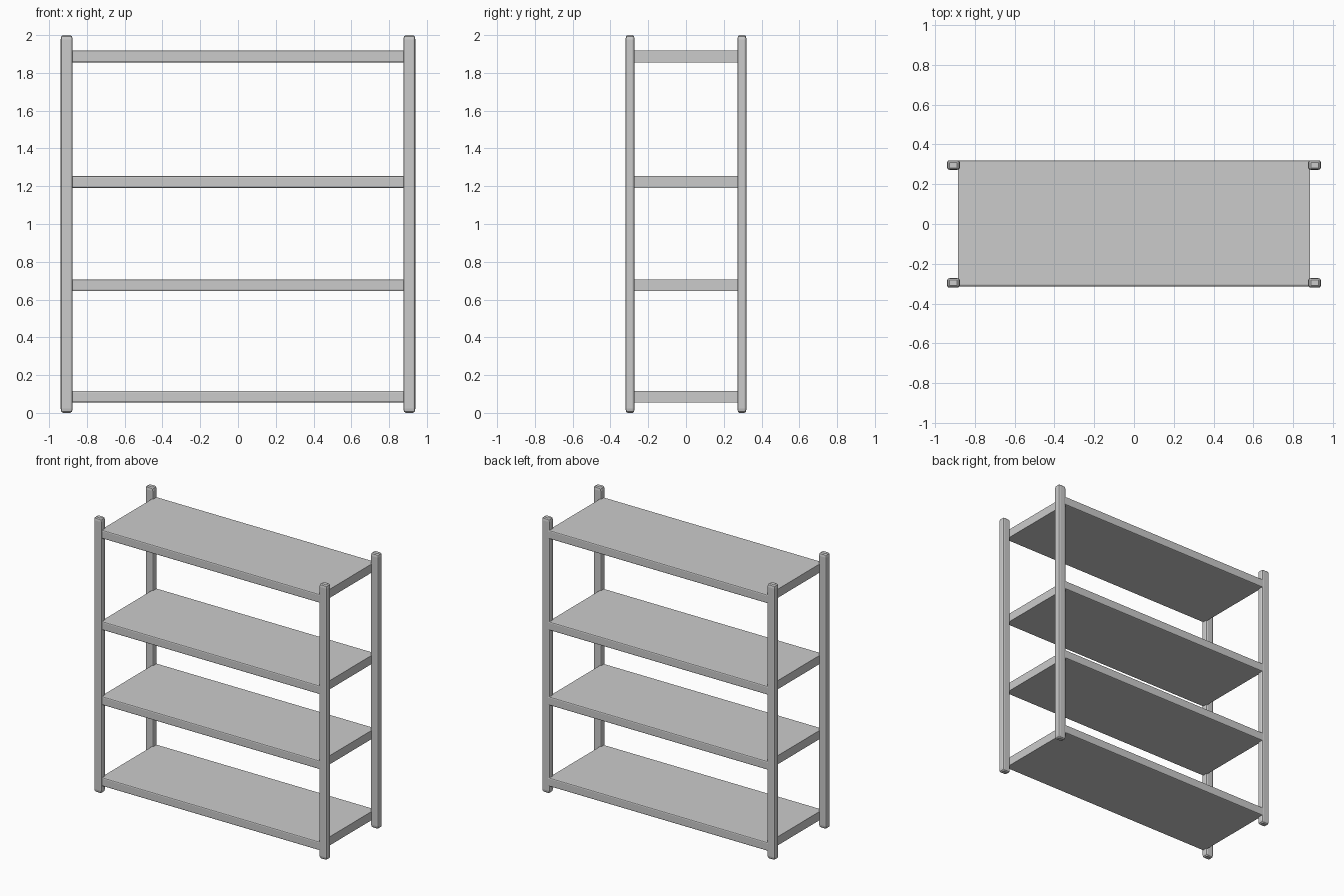
import bpy, bmesh

if "Cube" in bpy.data.objects:
    bpy.data.objects.remove(bpy.data.objects["Cube"])


def rounded_box(name, lo, hi, radius, segments, long_edges_only=False):
    """Box between two corners with bevelled edges; radius is given per axis."""
    size = [(b - a) / r for a, b, r in zip(lo, hi, radius)]
    bm = bmesh.new()
    bmesh.ops.create_cube(bm, size=1)
    bmesh.ops.scale(bm, vec=size, verts=bm.verts)
    edges = bm.edges[:]
    if long_edges_only:
        edges = [e for e in edges
                 if abs(e.verts[0].co.x - e.verts[1].co.x) > 1e-4]
    # bevel by one unit, then scale back so the rounding stretches per axis
    bmesh.ops.bevel(bm, geom=edges, offset=1, segments=segments,
                    profile=0.5, affect='EDGES')
    bmesh.ops.scale(bm, vec=radius, verts=bm.verts)
    mid = [(a + b) / 2 for a, b in zip(lo, hi)]
    bmesh.ops.translate(bm, vec=mid, verts=bm.verts)
    mesh = bpy.data.meshes.new(name)
    bm.to_mesh(mesh)
    bm.free()
    obj = bpy.data.objects.new(name, mesh)
    bpy.context.collection.objects.link(obj)
    return obj


# Four corner posts with rounded ends
for side, sx in (("left", -1), ("right", 1)):
    for face, sy in (("front", -1), ("back", 1)):
        x, y = sx * 0.907, sy * 0.296
        rounded_box(f"{face}_{side}_post",
                    (x - 0.032, y - 0.024, 0), (x + 0.032, y + 0.024, 2),
                    (0.013, 0.01, 0.022), 2)

# Four shelf boards, softened along the long edges
for i, top in enumerate((0.117, 0.707, 1.253, 1.918)):
    rounded_box(f"shelf_{i + 1}",
                (-0.884, -0.313, top - 0.063), (0.884, 0.32, top),
                (0.008, 0.008, 0.008), 2, long_edges_only=True)
